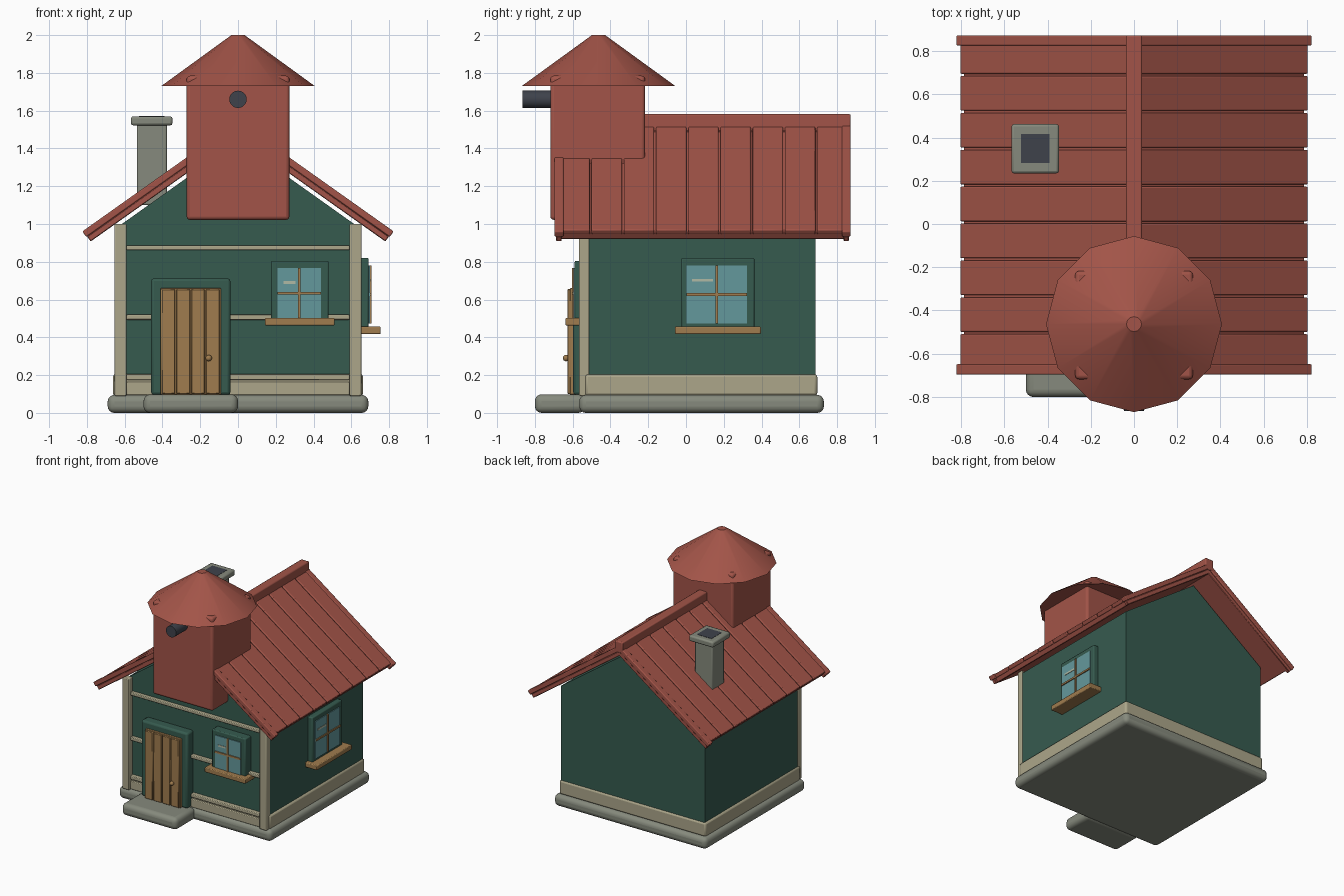
import bpy, bmesh, math
from mathutils import Matrix, Vector

cube = bpy.data.objects.get("Cube")
if cube:
    bpy.data.objects.remove(cube, do_unlink=True)


def material(name, *srgb):
    lin = [((c / 255 + 0.055) / 1.055) ** 2.4 for c in srgb]
    m = bpy.data.materials.new(name)
    m.use_nodes = True
    m.diffuse_color = (*lin, 1)
    m.node_tree.nodes["Principled BSDF"].inputs["Base Color"].default_value = (*lin, 1)
    return m


RED = material("roof red", 162, 84, 72)
GREEN = material("wall green", 54, 91, 79)
CREAM = material("trim cream", 172, 166, 138)
STONE = material("stone grey", 134, 138, 125)
WOOD = material("wood brown", 160, 124, 78)
SLATE = material("dark slate", 62, 66, 75)
GLASS = material("glass blue", 100, 152, 156)
SHINE = material("pale shine", 176, 186, 165)


def finish(name, bm, mat, bevel=0.0, segments=2):
    bmesh.ops.recalc_face_normals(bm, faces=bm.faces)
    me = bpy.data.meshes.new(name)
    bm.to_mesh(me)
    bm.free()
    me.materials.append(mat)
    ob = bpy.data.objects.new(name, me)
    bpy.context.collection.objects.link(ob)
    bpy.ops.object.select_all(action='DESELECT')
    ob.select_set(True)
    bpy.context.view_layer.objects.active = ob
    bpy.ops.object.shade_smooth_by_angle(angle=math.radians(35))
    if bevel:
        mod = ob.modifiers.new("Bevel", 'BEVEL')
        mod.width, mod.segments = bevel, segments
        mod.limit_method = 'ANGLE'
    return ob


def box(name, x, y, z, mat, bevel=0.0, segments=2, matrix=None):
    bm = bmesh.new()
    bmesh.ops.create_cube(bm, size=1)
    for v in bm.verts:
        v.co = Vector(r[0] + (c + 0.5) * (r[1] - r[0]) for c, r in zip(v.co, (x, y, z)))
    if matrix:
        bm.transform(matrix)
    return finish(name, bm, mat, bevel, segments)


def cone(name, r1, r2, depth, sides, centre, mat, rot=None):
    bm = bmesh.new()
    bmesh.ops.create_cone(bm, cap_ends=True, segments=sides, radius1=r1, radius2=r2, depth=depth)
    bm.transform(Matrix.Translation(centre) @ (rot or Matrix()))
    return finish(name, bm, mat)


# Foundation, doorstep and skirting
box("foundation", (-0.69, 0.69), (-0.565, 0.73), (0, 0.095), STONE, 0.035, 4)
box("doorstep", (-0.5, 0), (-0.8, -0.535), (0, 0.098), STONE, 0.035, 4)
box("skirting", (-0.663, 0.663), (-0.535, 0.695), (0.09, 0.205), CREAM, 0.015)

# House body with gables
bm = bmesh.new()
outline = [(-0.65, 0.09), (0.65, 0.09), (0.65, 0.975), (0, 1.437), (-0.65, 0.975)]
face = bm.faces.new([bm.verts.new((x, -0.52, z)) for x, z in outline])
ext = bmesh.ops.extrude_face_region(bm, geom=[face])
bmesh.ops.translate(bm, vec=(0, 1.205, 0),
                    verts=[g for g in ext["geom"] if isinstance(g, bmesh.types.BMVert)])
finish("house_walls", bm, GREEN)

# Front timber trim
for side, s in (("right", -1), ("left", 1)):
    box(f"{side}_corner_post", sorted((s * 0.59, s * 0.653)), (-0.566, -0.512), (0.09, 1.0), CREAM, 0.006)
for name, z in (("upper_rail", (0.862, 0.887)), ("middle_rail", (0.493, 0.52)),
                ("skirting_rail", (0.175, 0.203)), ("skirting_board", (0.095, 0.163))):
    box(name, (-0.59, 0.59), (-0.55, -0.51), z, CREAM, 0.005)

# Door
box("door_frame", (-0.46, -0.04), (-0.597, -0.51), (0.095, 0.712), GREEN, 0.015)
box("door_back", (-0.41, -0.09), (-0.615, -0.59), (0.097, 0.66), WOOD, 0.004)
for i in range(4):
    x = -0.405 + i * 0.0785
    box(f"door_plank_{i + 1}", (x, x + 0.0725), (-0.628, -0.6), (0.1, 0.655), WOOD, 0.004, 1)
bm = bmesh.new()
bmesh.ops.create_uvsphere(bm, u_segments=12, v_segments=8, radius=0.017)
bm.transform(Matrix.Translation((-0.155, -0.635, 0.29)))
finish("door_knob", bm, WOOD)


# Windows: u runs along the wall, d is the distance outwards
def window(name, wall, depth, frame, glass, sill, front):
    def part(label, u, d, z, mat, bevel=0.0):
        if front:
            box(f"{name}_{label}", u, (-d[1], -d[0]), z, mat, bevel)
        else:
            box(f"{name}_{label}", d, u, z, mat, bevel)
    out = wall + depth
    (u0, u1), (z0, z1) = glass
    um, zm = (u0 + u1) / 2, (z0 + z1) / 2
    part("frame", frame[0], (wall - 0.02, out), frame[1], GREEN, 0.008)
    part("glass", glass[0], (out - 0.01, out + 0.006), glass[1], GLASS)
    part("upright", (um - 0.007, um + 0.007), (out, out + 0.014), glass[1], WOOD)
    part("crossbar", glass[0], (out, out + 0.014), (zm - 0.007, zm + 0.007), WOOD)
    part("shine", (u0 + 0.03, um - 0.02), (out, out + 0.009), (z1 - 0.085, z1 - 0.07), SHINE)
    part("sill", sill[0], (wall - 0.02, sill[2]), sill[1], WOOD, 0.006)


window("front_window", 0.52, 0.07, ((0.175, 0.48), (0.48, 0.805)), ((0.21, 0.44), (0.5, 0.768)),
       ((0.142, 0.512), (0.463, 0.502), 0.638), True)
window("side_window", 0.65, 0.042, ((-0.025, 0.362), (0.44, 0.82)), ((0.002, 0.322), (0.473, 0.78)),
       ((-0.058, 0.396), (0.417, 0.457), 0.755), False)

# Roof: slabs laid in slope coordinates (x down the slope, z off the surface)
pitch = math.atan(0.709)
for side, s in (("left", 1), ("right", -1)):
    slope = Matrix.Translation((0, 0, 1.545)) @ Matrix.Rotation(pitch, 4, 'Y')
    slope = Matrix.Diagonal((s, 1, 1, 1)) @ slope
    box(f"{side}_roof_deck", (0, 0.985), (-0.675, 0.85), (-0.069, -0.025), RED, 0.004, 1, slope)
    step = 1.535 / 9
    for i in range(9):
        y = -0.675 + i * step
        box(f"{side}_roof_board_{i + 1}", (0, 0.99), (y + 0.005, y + step - 0.005), (-0.035, -0.004),
            RED, 0.006, 2, slope)
    for end, y in (("front", (-0.697, -0.648)), ("back", (0.825, 0.872))):
        box(f"{side}_{end}_verge_board", (0, 1.01), y, (-0.036, 0), RED, 0.006, 2, slope)
        box(f"{side}_{end}_lower_verge", (0, 1.005), (y[0] + 0.01, y[1] - 0.01), (-0.069, -0.036),
            RED, 0.004, 1, slope)
box("ridge_cap", (-0.037, 0.037), (-0.69, 0.872), (1.49, 1.582), RED, 0.008)

# Chimney
box("chimney_shaft", (-0.535, -0.377), (0.27, 0.425), (1.1, 1.54), STONE, 0.008)
box("chimney_cap", (-0.567, -0.347), (0.234, 0.462), (1.522, 1.57), STONE, 0.012)
box("chimney_opening", (-0.523, -0.39), (0.283, 0.416), (1.566, 1.572), SLATE)

# Tower with its cap and pipe
box("tower", (-0.272, 0.272), (-0.718, -0.217), (1.022, 1.785), RED, 0.018, 3)
cone("tower_cap", 0.407, 0.035, 0.27, 12, (0, -0.463, 1.865), RED)
cone("tower_pipe", 0.046, 0.046, 0.17, 20, (0, -0.78, 1.66), SLATE, Matrix.Rotation(math.pi / 2, 4, 'X'))
